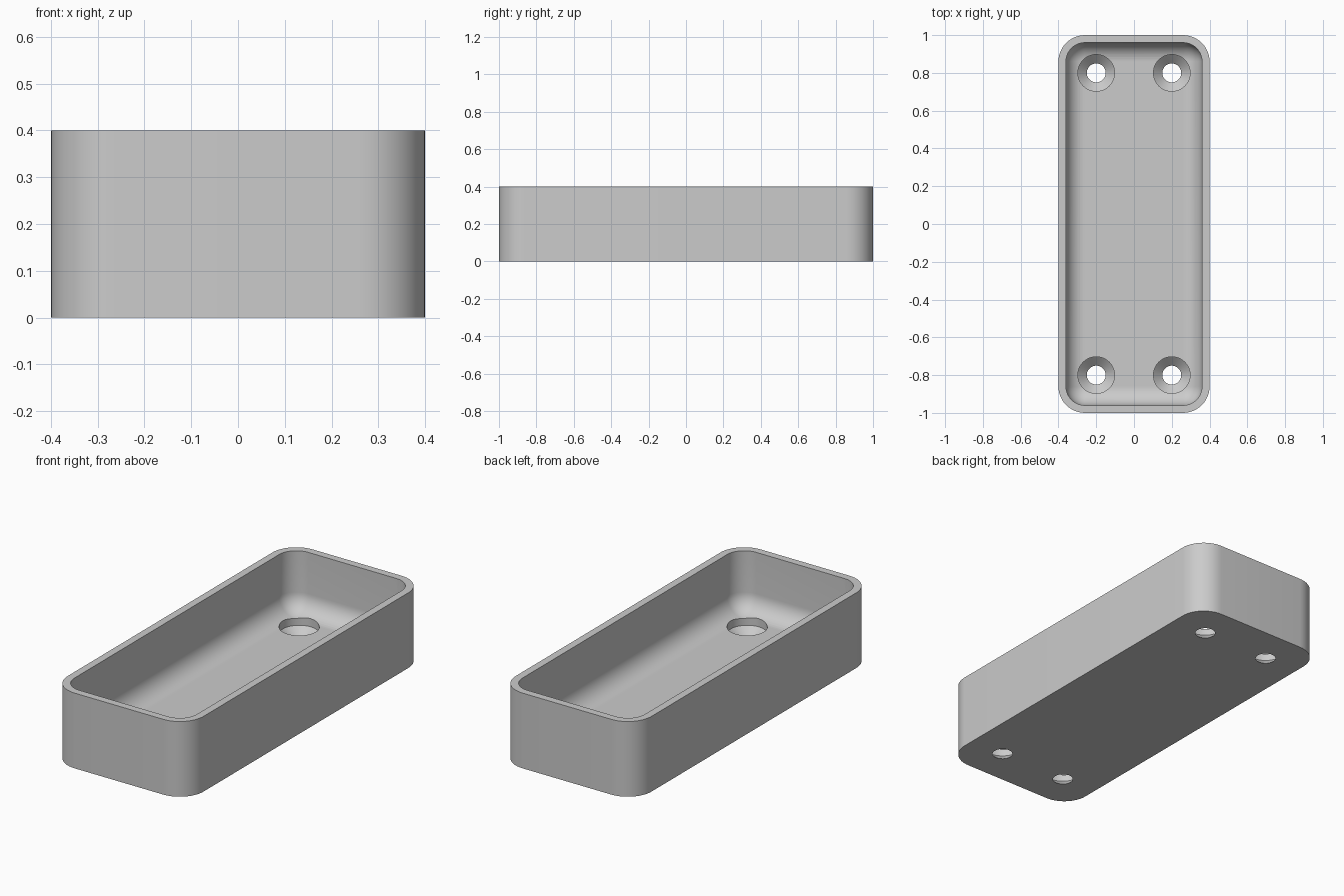
import bpy, bmesh
from math import pi, sin, cos, radians

if "Cube" in bpy.data.objects:
    bpy.data.objects.remove(bpy.data.objects["Cube"])

HALF_X, HALF_Y, HEIGHT = 0.4, 1.0, 0.4
CORNER, WALL, FLOOR, FILLET = 0.14, 0.04, 0.08, 0.1
STEPS = 12

grey = bpy.data.materials.new("plain_grey")
grey.use_nodes = True
colour = (0.6, 0.6, 0.6, 1)
grey.diffuse_color = colour
grey.node_tree.nodes["Principled BSDF"].inputs["Base Color"].default_value = colour


def rounded_loop(bm, inset, z):
    """Rounded rectangle ring, inset from the outer wall."""
    r = max(CORNER - inset, 0.0005)
    cx, cy = HALF_X - inset - r, HALF_Y - inset - r
    ring = []
    for k, (sx, sy) in enumerate([(1, 1), (-1, 1), (-1, -1), (1, -1)]):
        for i in range(STEPS + 1):
            a = (k + i / STEPS) * pi / 2
            ring.append(bm.verts.new((sx * cx + r * cos(a), sy * cy + r * sin(a), z)))
    return ring


def circle_loop(bm, r, z, n=48):
    return [bm.verts.new((r * cos(2 * pi * i / n), r * sin(2 * pi * i / n), z)) for i in range(n)]


def skin(bm, rings):
    """Join successive rings and cap both ends."""
    for a, b in zip(rings, rings[1:]):
        for i in range(len(a)):
            j = (i + 1) % len(a)
            bm.faces.new((a[i], a[j], b[j], b[i]))
    bm.faces.new(rings[0][::-1])
    bm.faces.new(rings[-1])


def make_object(name, bm):
    bmesh.ops.remove_doubles(bm, verts=bm.verts, dist=0.002)
    bmesh.ops.recalc_face_normals(bm, faces=bm.faces)
    mesh = bpy.data.meshes.new(name)
    bm.to_mesh(mesh)
    bm.free()
    mesh.materials.append(grey)
    obj = bpy.data.objects.new(name, mesh)
    bpy.context.collection.objects.link(obj)
    return obj


# Open tray: outer wall, rim, inner wall, rounded inner edge, floor
bm = bmesh.new()
profile = [(0, 0), (0, HEIGHT), (WALL, HEIGHT)]
for i in range(STEPS + 1):
    a = i / STEPS * pi / 2
    profile.append((WALL + FILLET * (1 - cos(a)), FLOOR + FILLET * (1 - sin(a))))
skin(bm, [rounded_loop(bm, inset, z) for inset, z in profile])
tray = make_object("tray", bm)

# Four countersunk screw holes
bm = bmesh.new()
hole_profile = [(0.05, -0.05), (0.05, 0), (0.097, 0.044), (0.097, 0.25)]
for x in (-0.2, 0.2):
    for y in (-0.8, 0.8):
        rings = [circle_loop(bm, r, z) for r, z in hole_profile]
        skin(bm, rings)
        bmesh.ops.translate(bm, verts=[v for ring in rings for v in ring], vec=(x, y, 0))
cutter = make_object("hole_cutter", bm)
cutter.hide_render = True

cut = tray.modifiers.new("screw_holes", "BOOLEAN")
cut.operation, cut.solver, cut.object = "DIFFERENCE", "EXACT", cutter
bpy.ops.object.select_all(action="DESELECT")
tray.select_set(True)
bpy.context.view_layer.objects.active = tray
bpy.ops.object.modifier_apply(modifier=cut.name)
bpy.data.objects.remove(cutter)
bpy.ops.object.shade_smooth_by_angle(angle=radians(30))
